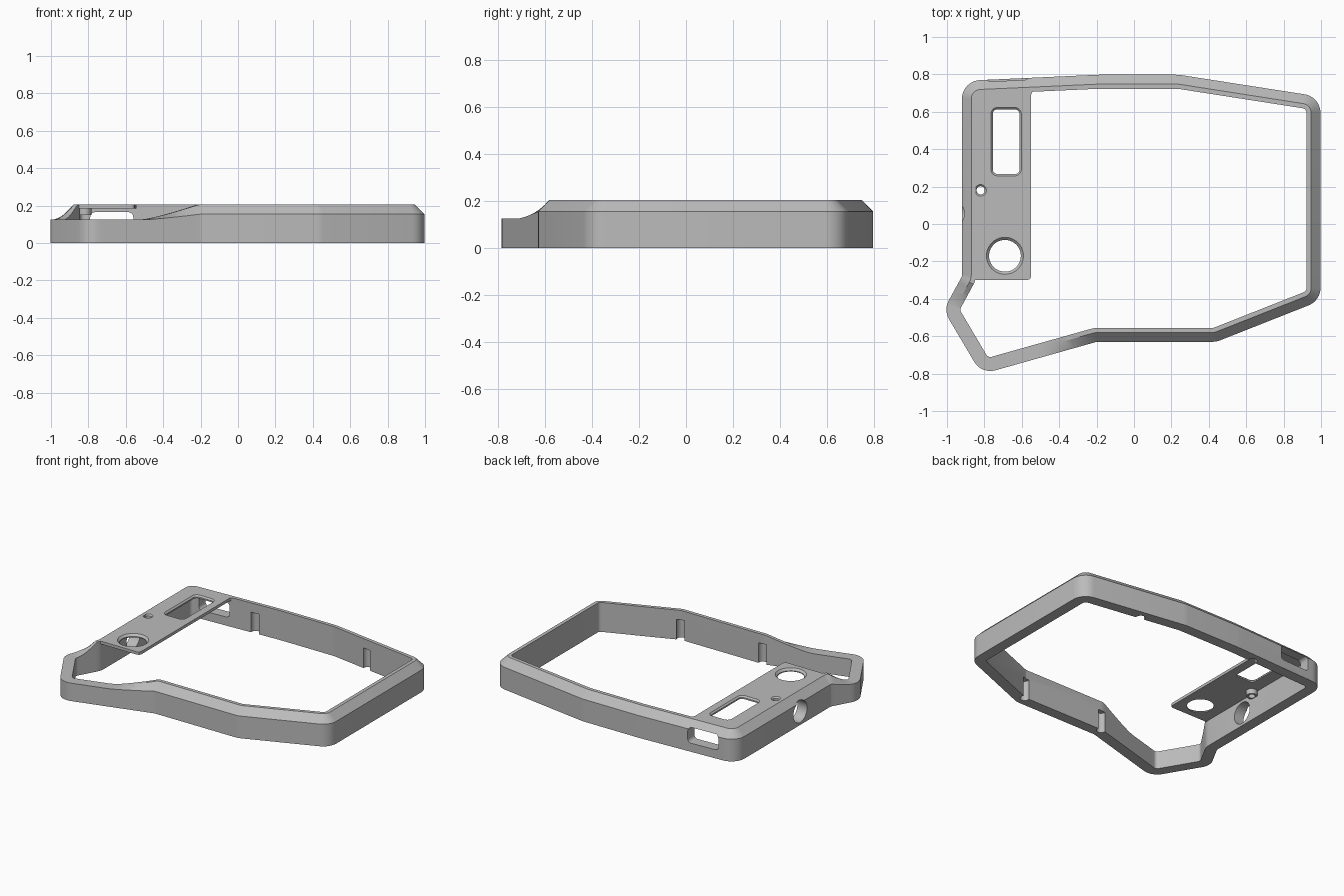
import bpy, bmesh, math
from mathutils import Vector

if "Cube" in bpy.data.objects:
    bpy.data.objects.remove(bpy.data.objects["Cube"])

TOP, SHOULDER, LOW = 0.205, 0.155, 0.125   # rim heights
WALL, BEVEL = 0.075, 0.05                  # wall width and chamfer width

grey = bpy.data.materials.new("grey_plastic")
grey.diffuse_color = (0.5, 0.5, 0.5, 1)
grey.use_nodes = True
grey.node_tree.nodes["Principled BSDF"].inputs["Base Color"].default_value = grey.diffuse_color


def loft(name, rings, closed=False):
    """Skin a list of point loops; cap the ends, or join last to first."""
    bm = bmesh.new()
    vs = [[bm.verts.new(p) for p in r] for r in rings]
    n = len(vs[0])
    for i in range(len(vs) if closed else len(vs) - 1):
        a, b = vs[i], vs[(i + 1) % len(vs)]
        for j in range(n):
            k = (j + 1) % n
            bm.faces.new((a[j], a[k], b[k], b[j]))
    if not closed:
        bm.faces.new(vs[0])
        bm.faces.new(vs[-1])
    bmesh.ops.recalc_face_normals(bm, faces=bm.faces)
    me = bpy.data.meshes.new(name)
    bm.to_mesh(me)
    bm.free()
    me.materials.append(grey)
    ob = bpy.data.objects.new(name, me)
    bpy.context.collection.objects.link(ob)
    return ob


def select(ob):
    bpy.ops.object.select_all(action='DESELECT')
    ob.select_set(True)
    bpy.context.view_layer.objects.active = ob


def cut(ob, cutters):
    select(ob)
    for c in cutters:
        m = ob.modifiers.new("cut", 'BOOLEAN')
        m.operation, m.solver, m.object = 'DIFFERENCE', 'EXACT', c
        bpy.ops.object.modifier_apply(modifier=m.name)
        bpy.data.objects.remove(c)


def smooth(ob):
    select(ob)
    bpy.ops.object.shade_smooth_by_angle(angle=math.radians(20))


def circle(x, y, r, z, n=40):
    return [(x + r * math.cos(2 * math.pi * i / n), y + r * math.sin(2 * math.pi * i / n), z)
            for i in range(n)]


def round_rect(x0, x1, y0, y1, r, grow=0.0, n=5):
    pts = []
    corners = ((x1 - r, y1 - r), (x0 + r, y1 - r), (x0 + r, y0 + r), (x1 - r, y0 + r))
    for q, (cx, cy) in enumerate(corners):
        for i in range(n + 1):
            a = math.pi / 2 * (q + i / n)
            pts.append((cx + (r + grow) * math.cos(a), cy + (r + grow) * math.sin(a)))
    return pts


def at_z(pts, z):
    return [(x, y, z) for x, y in pts]


# Outline of the case, clockwise: x, y, corner radius
corners = [(-0.92, 0.765, 0.1), (-0.19, 0.798, 0.3), (0.24, 0.798, 0.2), (0.997, 0.68, 0.1),
           (0.997, -0.41, 0.1), (0.44, -0.63, 0.1), (-0.20, -0.63, 0.04), (-0.815, -0.803, 0.1),
           (-1.018, -0.46, 0.1), (-0.92, -0.28, 0.03)]


def inward(d):
    return Vector((d.y, -d.x))


path = []   # (point, inward normal)
for i, (x, y, r) in enumerate(corners):
    p = Vector((x, y))
    a = Vector(corners[i - 1][:2])
    b = Vector(corners[(i + 1) % len(corners)][:2])
    u, v = (p - a).normalized(), (b - p).normalized()
    turn = math.atan2(u.x * v.y - u.y * v.x, u.dot(v))
    s = 1 if turn < 0 else -1
    centre = p - u * r * math.tan(abs(turn) / 2) + inward(u) * s * r
    steps = max(2, round(abs(turn) / math.radians(9)))
    ang = math.atan2(u.y, u.x)
    for k in range(steps + 1):
        t = ang + turn * k / steps
        nrm = inward(Vector((math.cos(t), math.sin(t))))
        path.append((centre - nrm * s * r, nrm))
    # extra stations where the rim height changes
    if i in (6, 8):
        start = path[-1][0]
        end = Vector((-0.75, 0)) if i == 6 else Vector((0, -0.30))
        length = ((end.x - start.x) / v.x) if i == 6 else ((end.y - start.y) / v.y)
        for k in range(1, 14):
            path.append((start + v * length * k / 14, inward(v)))


def drop(p):
    """0 on the full-height rim, 1 on the lowered corner."""
    if p.y < -0.6 and p.x > -0.85:
        t, power = (-0.2 - p.x) / 0.3, 1.25
    elif p.x < -0.9 or p.y < -0.65:
        t, power = (-0.29 - p.y) / 0.13, 1.6
    else:
        return 0
    return 1 - (1 - min(max(t, 0), 1)) ** power


# Case wall with chamfered rim
rings = []
for p, n in path:
    d = drop(p)
    top = TOP + (LOW - TOP) * d
    shoulder = SHOULDER + (LOW - SHOULDER) * d
    section = ((0, 0), (0, shoulder), (BEVEL, top), (WALL, top), (WALL, 0))
    rings.append([(*(p + n * o), z) for o, z in section])
wall = loft("case_wall", rings, closed=True)

# Back port, side jack hole and the four inner fixing slots
port = round_rect(-0.79, -0.56, 0.06, 0.165, 0.025)
cutters = [loft("port_cutter", [[(x, y, z) for x, z in port] for y in (0.6, 0.9)]),
           loft("jack_cutter", [[(x, y, z) for y, z, _ in circle(0.055, 0.093, 0.075, 0)]
                                for x in (-1.0, -0.8)])]
for x, y in ((-0.37, 0.722), (0.52, 0.685), (0.43, -0.562), (-0.20, -0.562)):
    cutters.append(loft("slot_cutter", [circle(x, y, 0.03, z, 24) for z in (-0.02, 0.14)]))
cut(wall, cutters)
smooth(wall)

# Control plate with countersunk openings
BASE = 0.185
outline = [(-0.86, -0.30), (-0.57, -0.30), (-0.556, -0.294), (-0.55, -0.28),
           (-0.55, 0.69), (-0.545, 0.704), (-0.53, 0.715), (-0.86, 0.70)]
plate = loft("control_plate", [at_z(outline, BASE), at_z(outline, TOP)])


def hole(x, y, r, lip):
    levels = ((r, 0.1), (r, TOP - lip), (r + lip * 2, TOP + lip))
    return loft("hole_cutter", [circle(x, y, rr, z) for rr, z in levels])


window = [at_z(round_rect(-0.755, -0.612, 0.267, 0.613, 0.025, g), z)
          for g, z in ((0, 0.1), (0, TOP - 0.01), (0.02, TOP + 0.01))]
cut(plate, [loft("window_cutter", window), hole(-0.69, -0.17, 0.085, 0.014),
            hole(-0.82, 0.18, 0.022, 0.009)])
smooth(plate)

# Button guide tube under the small hole
tube = loft("button_guide", [circle(-0.82, 0.18, r, z, 24) for r, z in
                             ((0.022, 0.15), (0.036, 0.15), (0.036, 0.19), (0.022, 0.19))],
            closed=True)
smooth(tube)
